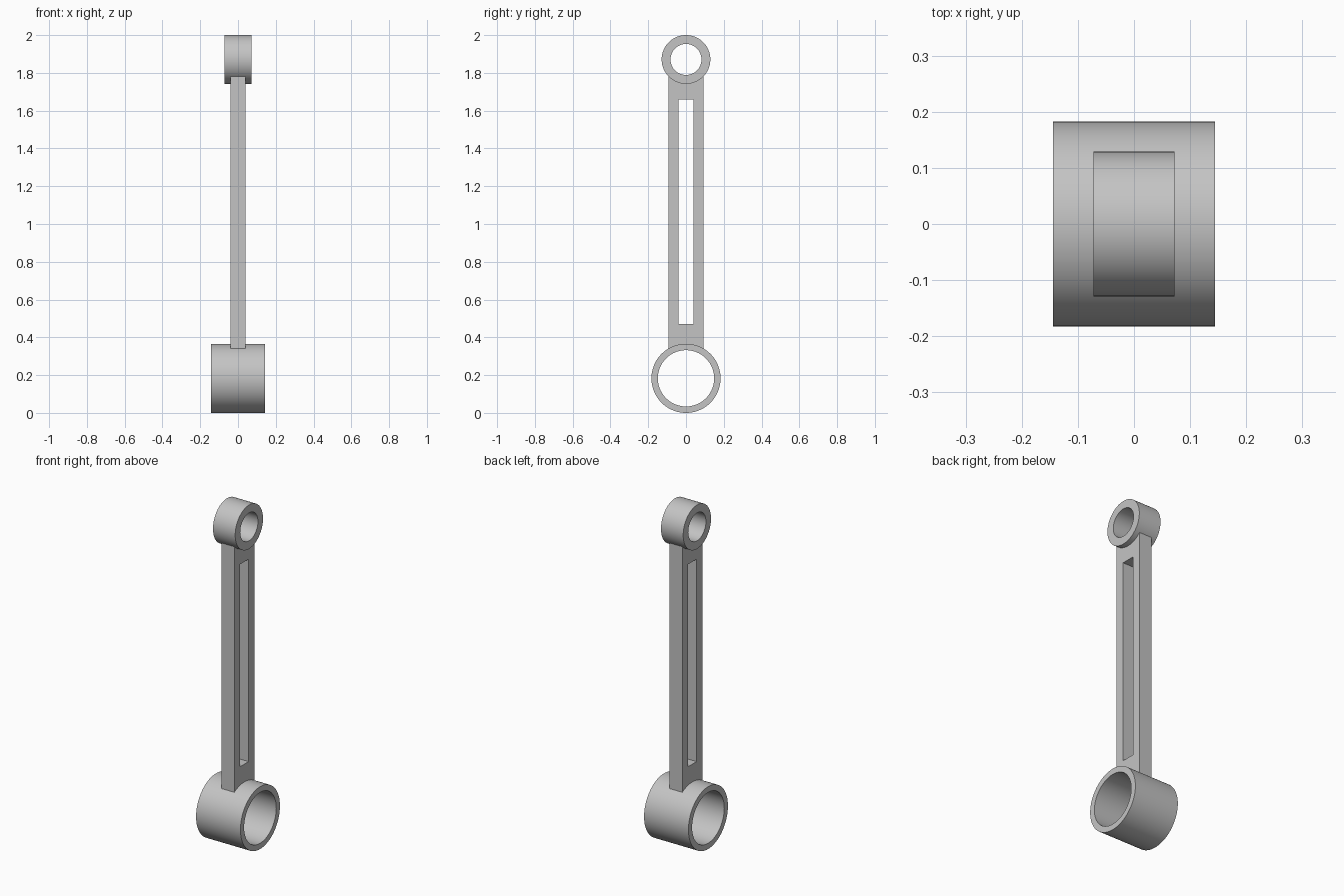
import bpy, bmesh
from math import sin, cos, asin, pi
from mathutils import Matrix

cube = bpy.data.objects.get("Cube")
if cube:
    bpy.data.objects.remove(cube)

steel = bpy.data.materials.new("grey_steel")
steel.use_nodes = True
steel.diffuse_color = (0.55, 0.55, 0.55, 1)
steel.node_tree.nodes["Principled BSDF"].inputs["Base Color"].default_value = steel.diffuse_color

# Turns the drawing plane into the y-z plane, with thickness along x
TO_SIDE = Matrix(((0, 0, 1, 0), (1, 0, 0, 0), (0, 1, 0, 0), (0, 0, 0, 1)))


def arc(z, radius, start, end, steps):
    """Points (y, z) along an arc centred on the model's axis."""
    angles = [start + (end - start) * i / steps for i in range(steps + 1)]
    return [(radius * cos(a), z + radius * sin(a)) for a in angles]


def circle(z, radius, steps=96):
    return arc(z, radius, 0, 2 * pi, steps)[:-1]


def plate(name, outline, hole, half_width):
    """Extrudes an outline with a hole through it along x."""
    curve = bpy.data.curves.new(name + "_profile", "CURVE")
    curve.dimensions = "2D"
    curve.fill_mode = "BOTH"
    curve.extrude = half_width
    for loop in (outline, hole):
        spline = curve.splines.new("POLY")
        spline.points.add(len(loop) - 1)
        for point, (y, z) in zip(spline.points, loop):
            point.co = (y, z, 0, 1)
        spline.use_cyclic_u = True
    helper = bpy.data.objects.new(name + "_profile", curve)
    mesh = bpy.data.meshes.new_from_object(helper)
    bpy.data.objects.remove(helper)
    bpy.data.curves.remove(curve)

    bm = bmesh.new()
    bm.from_mesh(mesh)
    bmesh.ops.transform(bm, matrix=TO_SIDE, verts=bm.verts)
    bmesh.ops.remove_doubles(bm, verts=bm.verts, dist=1e-5)
    bmesh.ops.recalc_face_normals(bm, faces=bm.faces)
    bm.to_mesh(mesh)
    bm.free()

    mesh.name = name
    mesh.materials.clear()
    mesh.materials.append(steel)
    obj = bpy.data.objects.new(name, mesh)
    bpy.context.collection.objects.link(obj)
    bpy.ops.object.select_all(action="DESELECT")
    obj.select_set(True)
    bpy.context.view_layer.objects.active = obj
    bpy.ops.object.shade_smooth_by_angle(angle=pi / 6)
    return obj


BIG_Z, BIG_R = 0.183, 0.183
SMALL_Z, SMALL_R = 1.871, 0.129
ROD_Y, SLOT_Y = 0.093, 0.04

# End rings
plate("big_end_ring", circle(BIG_Z, BIG_R), circle(BIG_Z, 0.149), 0.144)
plate("small_end_ring", circle(SMALL_Z, SMALL_R), circle(SMALL_Z, 0.082), 0.072)

# Slotted rod, its ends curved to seat just inside each ring
sink = 0.004
low = asin(ROD_Y / (BIG_R - sink))
high = asin(ROD_Y / (SMALL_R - sink))
outline = (arc(BIG_Z, BIG_R - sink, pi / 2 + low, pi / 2 - low, 24)
           + arc(SMALL_Z, SMALL_R - sink, -pi / 2 + high, -pi / 2 - high, 24))
slot = [(-SLOT_Y, 0.47), (SLOT_Y, 0.47), (SLOT_Y, 1.658), (-SLOT_Y, 1.658)]
plate("slotted_rod", outline, slot, 0.041)
